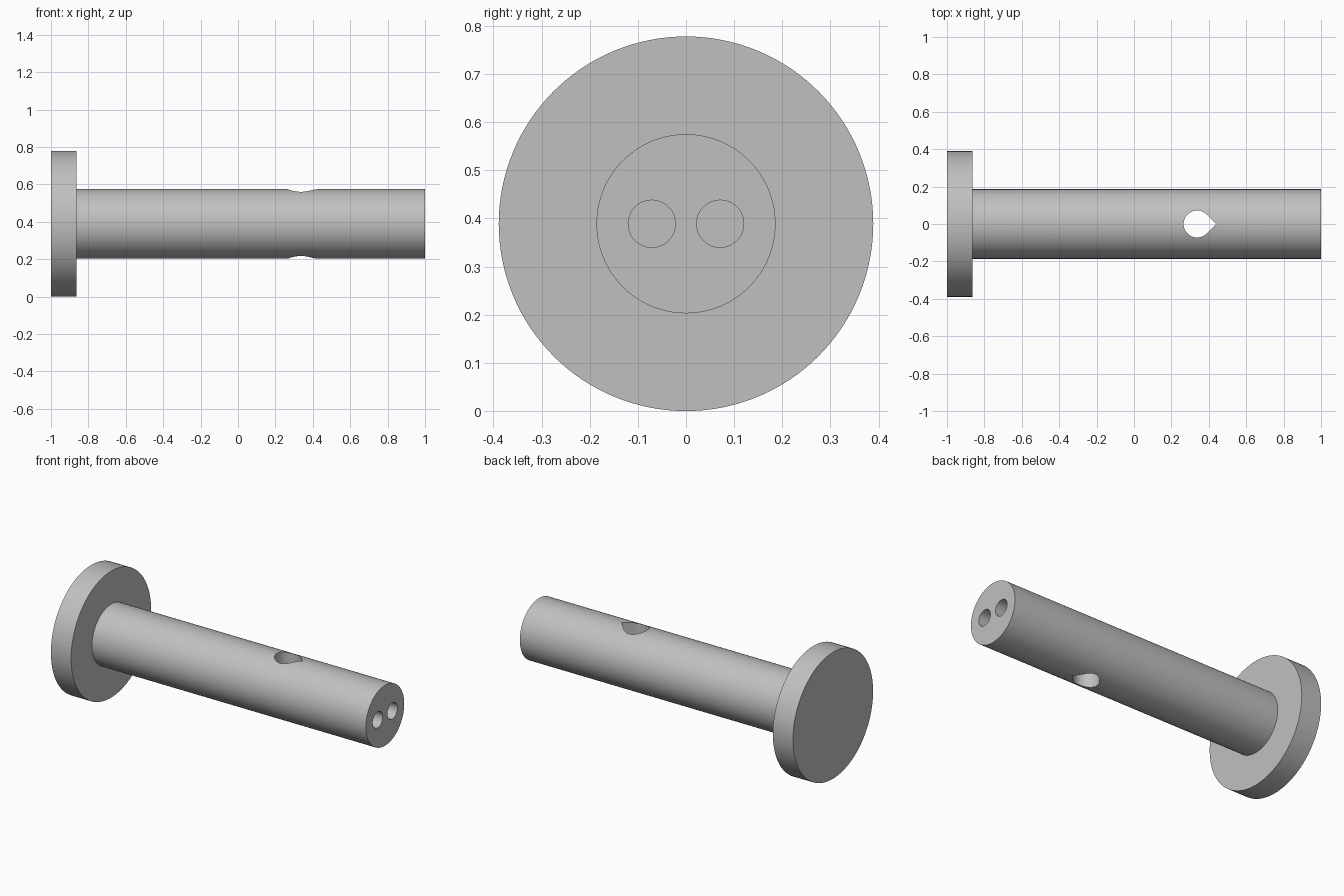
import bpy
import bmesh
from math import cos, sin, pi, radians
from mathutils import Matrix, Vector

cube = bpy.data.objects.get("Cube")
if cube:
    bpy.data.objects.remove(cube, do_unlink=True)

AXIS_Z = 0.389
HEAD_R, SHAFT_R = 0.389, 0.186
HEAD_FACE = -0.863
SEGMENTS = 128

grey = bpy.data.materials.new("light grey")
grey.use_nodes = True
colour = (0.53, 0.53, 0.53, 1)
grey.diffuse_color = colour
grey.node_tree.nodes["Principled BSDF"].inputs["Base Color"].default_value = colour


def finish(name, bm):
    bmesh.ops.recalc_face_normals(bm, faces=bm.faces[:])
    mesh = bpy.data.meshes.new(name)
    bm.to_mesh(mesh)
    bm.free()
    mesh.materials.append(grey)
    obj = bpy.data.objects.new(name, mesh)
    bpy.context.collection.objects.link(obj)
    return obj


def prism(name, outline, direction):
    """Extrude a closed outline along a direction."""
    bm = bmesh.new()
    face = bm.faces.new([bm.verts.new(p) for p in outline])
    top = bmesh.ops.extrude_face_region(bm, geom=[face])["geom"]
    verts = [v for v in top if isinstance(v, bmesh.types.BMVert)]
    bmesh.ops.translate(bm, verts=verts, vec=direction)
    return finish(name, bm)


# Headed pin: a stepped profile turned around the x axis
bm = bmesh.new()
profile = [(-1, HEAD_R), (HEAD_FACE, HEAD_R), (HEAD_FACE, SHAFT_R), (1, SHAFT_R)]
rings = []
for x, r in profile:
    rings.append([bm.verts.new((x, r * cos(a), AXIS_Z + r * sin(a)))
                  for a in (2 * pi * i / SEGMENTS for i in range(SEGMENTS))])
for a, b in zip(rings, rings[1:]):
    for i in range(SEGMENTS):
        j = (i + 1) % SEGMENTS
        bm.faces.new((a[i], a[j], b[j], b[i]))
bm.faces.new(rings[0])
bm.faces.new(rings[-1])
pin = finish("headed_pin", bm)

# Teardrop cross hole: three quarters of a circle closing to a point
cutters = []
r, cx = 0.072, 0.337
outline = [Vector((cx + r * cos(a), r * sin(a), -0.1))
           for a in (radians(45 + 270 * i / 48) for i in range(49))]
outline.append(Vector((cx + r * 2 ** 0.5, 0, -0.1)))
cutters.append(prism("cross_hole_cutter", outline, (0, 0, 1)))

# Pair of blind holes in the free end
for side, label in ((-1, "right"), (1, "left")):
    outline = [Vector((0.7, side * 0.071 + 0.049 * cos(a), AXIS_Z + 0.049 * sin(a)))
               for a in (2 * pi * i / 48 for i in range(48))]
    cutters.append(prism(label + "_end_hole_cutter", outline, (0.4, 0, 0)))

bpy.ops.object.select_all(action="DESELECT")
pin.select_set(True)
bpy.context.view_layer.objects.active = pin
for cutter in cutters:
    cutter.hide_render = True
    mod = pin.modifiers.new(cutter.name, "BOOLEAN")
    mod.operation = "DIFFERENCE"
    mod.solver = "EXACT"
    mod.object = cutter
    bpy.ops.object.modifier_apply(modifier=mod.name)
    bpy.data.objects.remove(cutter, do_unlink=True)

bpy.ops.object.shade_smooth_by_angle(angle=radians(30))
